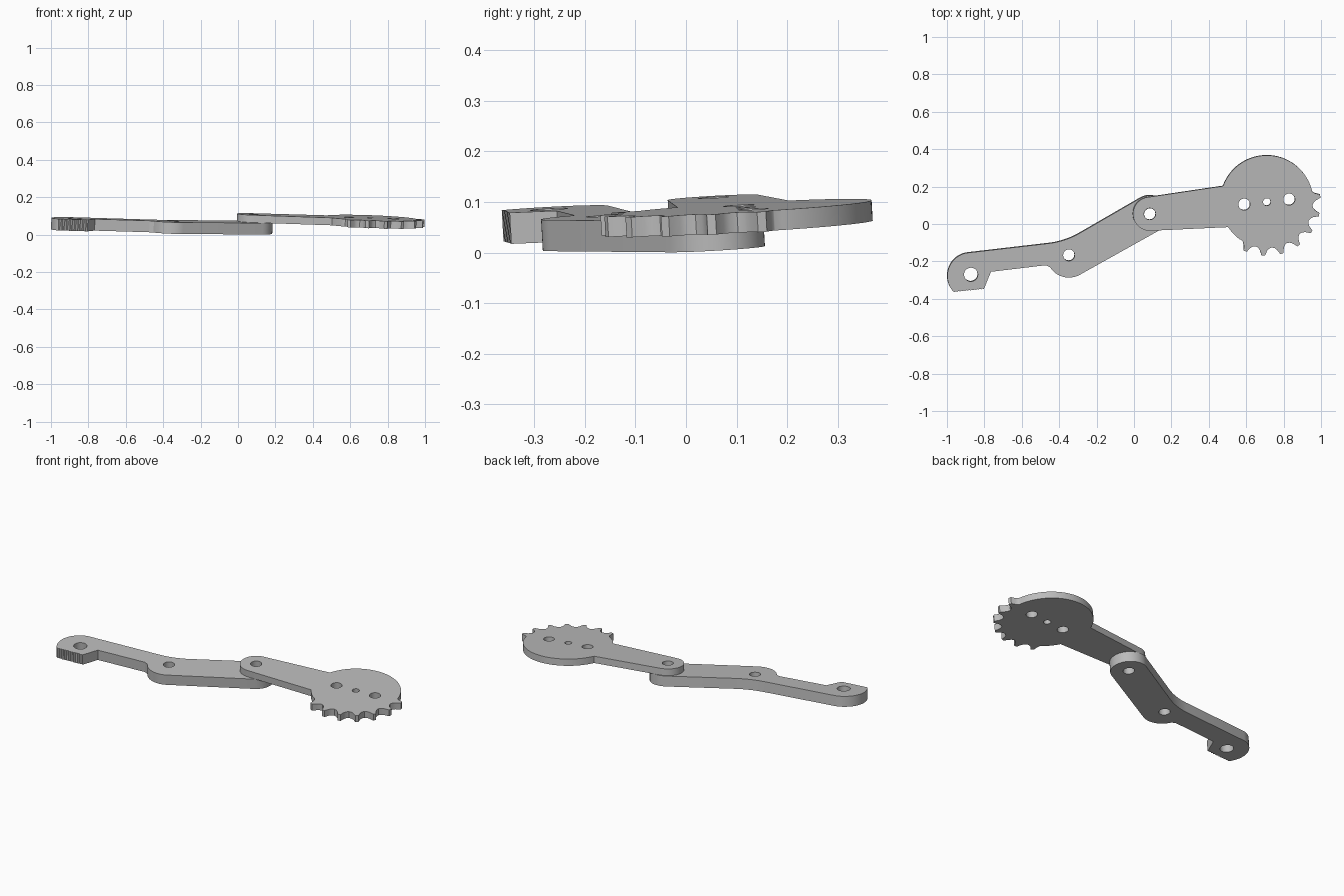
import bpy, bmesh
from math import sin, cos, radians
from mathutils import Matrix, Vector

cube = bpy.data.objects.get("Cube")
if cube:
    bpy.data.objects.remove(cube, do_unlink=True)

GREY = (0.5, 0.5, 0.5, 1)
steel = bpy.data.materials.new("plain grey")
steel.use_nodes = True
steel.diffuse_color = GREY
steel.node_tree.nodes["Principled BSDF"].inputs["Base Color"].default_value = GREY

# Both plates lie on parallel, slightly tilted planes
SLOPE_X, SLOPE_Y = -0.0367, 0.0564


def polar(c, r, deg):
    return (c[0] + r * cos(radians(deg)), c[1] + r * sin(radians(deg)))


def arc(c, r, start, end, n=20):
    return [polar(c, r, start + (end - start) * i / n) for i in range(n + 1)]


def bezier(a, b, c, n=10):
    a, b, c = Vector(a), Vector(b), Vector(c)
    ts = [i / n for i in range(n + 1)]
    return [tuple(a * (1 - t) ** 2 + b * 2 * t * (1 - t) + c * t * t) for t in ts]


def plate(name, outline, holes, base, thickness):
    """Extrude an outline with round holes, then lay it on the tilted plane."""
    bm = bmesh.new()
    loops = [outline] + [arc(c, r, 0, 345, 23) for c, r in holes]
    edges = []
    for loop in loops:
        vs = [bm.verts.new((x, y, 0)) for x, y in loop]
        edges += [bm.edges.new((v, vs[i - 1])) for i, v in enumerate(vs)]
    bmesh.ops.triangle_fill(bm, use_beauty=True, edges=edges, normal=(0, 0, 1))
    top = bmesh.ops.extrude_face_region(bm, geom=bm.faces[:], use_keep_orig=True)
    verts = [g for g in top["geom"] if isinstance(g, bmesh.types.BMVert)]
    bmesh.ops.translate(bm, vec=(0, 0, thickness), verts=verts)
    bmesh.ops.recalc_face_normals(bm, faces=bm.faces[:])
    tilt = Matrix(((1, 0, -SLOPE_X, 0), (0, 1, -SLOPE_Y, 0),
                   (SLOPE_X, SLOPE_Y, 1, base), (0, 0, 0, 1)))
    bmesh.ops.transform(bm, matrix=tilt, verts=bm.verts[:])
    mesh = bpy.data.meshes.new(name)
    bm.to_mesh(mesh)
    bm.free()
    mesh.materials.append(steel)
    obj = bpy.data.objects.new(name, mesh)
    bpy.context.collection.objects.link(obj)
    bpy.ops.object.select_all(action="DESELECT")
    obj.select_set(True)
    bpy.context.view_layer.objects.active = obj
    bpy.ops.object.shade_smooth_by_angle(angle=radians(25))


JOINT, PIVOT, HEEL, HUB = (0.083, 0.056), (-0.35, -0.163), (-0.874, -0.275), (0.709, 0.12)

# Lower bent arm: joint end, inner bend, hooked end, serrated foot, pivot lobe
arm = arc(JOINT, 0.1, -62, 120)
arm += bezier((-0.302, -0.051), (-0.375, -0.09), (-0.455, -0.1))
arm += arc(HEEL, 0.126, 102, 217)
foot_start, foot_end, ridges = Vector((-0.975, -0.362)), Vector((-0.805, -0.345)), 24
for i in range(1, ridges):
    p = foot_start.lerp(foot_end, i / ridges)
    arm.append((p.x, p.y + (0.004 if i % 2 else 0)))
arm += [tuple(foot_end), (-0.767, -0.252), (-0.475, -0.217)]
arm += arc(PIVOT, 0.12, 212, 298)
plate("bent_arm", arm, [((-0.874, -0.267), 0.037), (PIVOT, 0.031), (JOINT, 0.031)],
      0.0072, 0.0615)

# Upper arm ending in a partly toothed disc
gear = arc(JOINT, 0.09, 273, 97)
gear += arc(HUB, 0.249, 160, 13, 40)
tooth = [(6.5, 0.25), (4.2, 0.262), (2, 0.287), (-1.5, 0.288), (-4, 0.262), (-6.5, 0.25), (-10, 0.244)]
for k in range(7):
    gear += [polar(HUB, r, 6 - 20 * k + a) for a, r in tooth]
gear += arc(HUB, 0.247, -126, -147, 6)
plate("toothed_arm", gear, [(JOINT, 0.031), ((0.588, 0.107), 0.031), (HUB, 0.02),
                            ((0.828, 0.134), 0.031)], 0.0687, 0.04)
